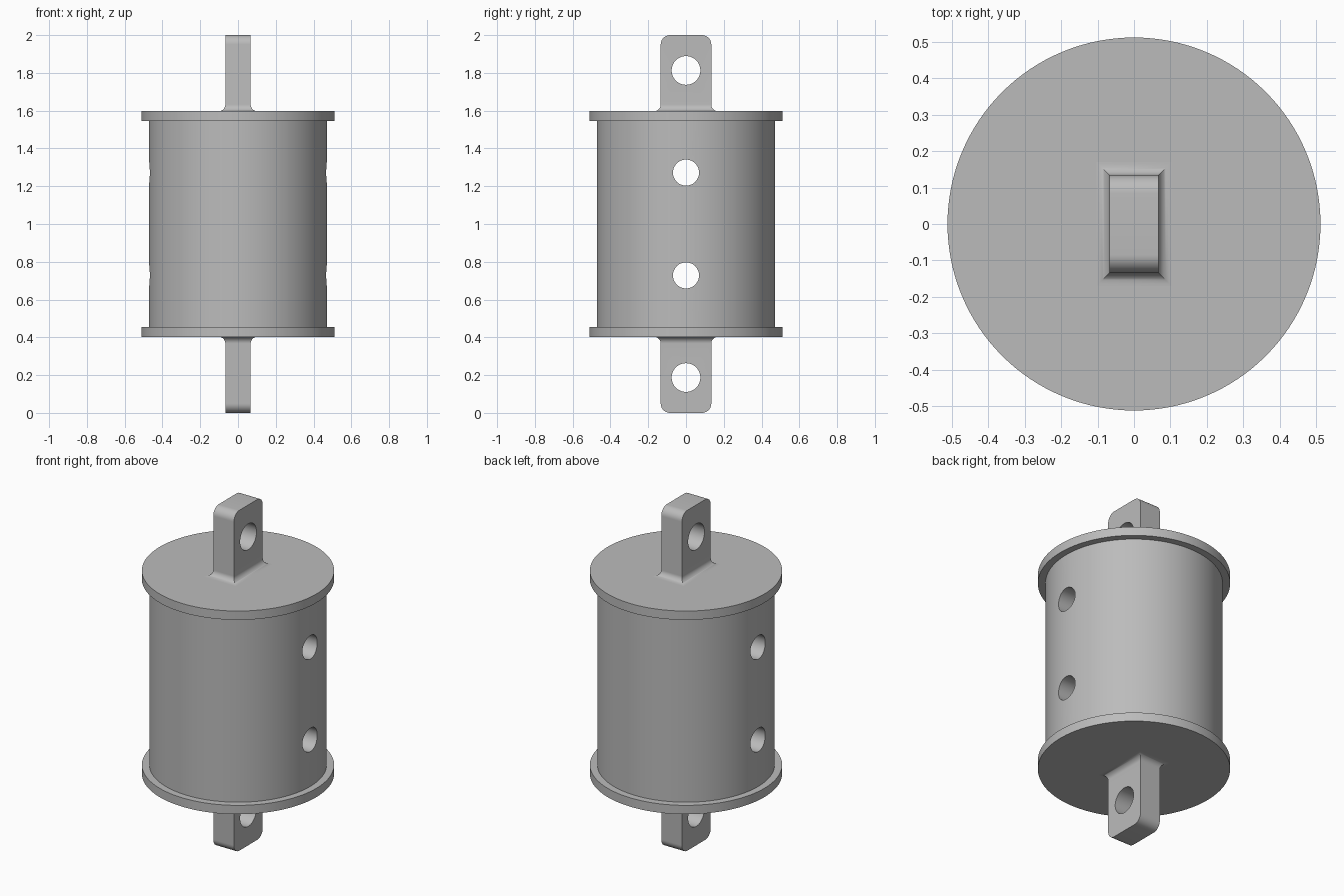
import bpy
import bmesh
from math import sin, cos, pi, radians

if "Cube" in bpy.data.objects:
    bpy.data.objects.remove(bpy.data.objects["Cube"], do_unlink=True)

grey = bpy.data.materials.new("plain grey")
grey.use_nodes = True
colour = (0.5, 0.5, 0.5, 1)
grey.diffuse_color = colour
grey.node_tree.nodes["Principled BSDF"].inputs["Base Color"].default_value = colour

MID = 1.0          # height of the mirror plane
FLANGE_TOP = 1.597
FLANGE_LOW = 1.545


def activate(obj):
    bpy.ops.object.select_all(action="DESELECT")
    obj.select_set(True)
    bpy.context.view_layer.objects.active = obj


def finish(obj):
    activate(obj)
    bpy.ops.object.shade_smooth_by_angle(angle=radians(32))


def cylinder(name, radius, low, high, segments=128):
    bpy.ops.mesh.primitive_cylinder_add(
        vertices=segments, radius=radius, depth=high - low,
        location=(0, 0, (low + high) / 2))
    obj = bpy.context.object
    obj.name = name
    obj.data.materials.append(grey)
    return obj


def drill(obj, radius, z):
    """Cut a round hole straight through along x."""
    bpy.ops.mesh.primitive_cylinder_add(
        vertices=64, radius=radius, depth=2, location=(0, 0, z),
        rotation=(0, pi / 2, 0))
    cutter = bpy.context.object
    cutter.data.materials.append(grey)
    cutter.hide_render = True
    mod = obj.modifiers.new("hole", "BOOLEAN")
    mod.operation = "DIFFERENCE"
    mod.solver = "EXACT"
    mod.object = cutter
    activate(obj)
    bpy.ops.object.modifier_apply(modifier=mod.name)
    bpy.data.objects.remove(cutter, do_unlink=True)


def lug(name, side):
    """Rectangular eye lug with a mitred fillet foot and rounded end."""
    hx, hy, foot, corner, steps = 0.067, 0.134, 0.036, 0.05, 10
    sections = [(hx + foot, hy + foot, FLANGE_TOP - 0.02)]
    for i in range(steps + 1):
        a = i / steps * pi / 2
        grow = foot * (1 - sin(a))
        sections.append((hx + grow, hy + grow, FLANGE_TOP + foot * (1 - cos(a))))
    for i in range(steps + 1):
        a = i / steps * pi / 2
        sections.append((hx, hy - corner * (1 - cos(a)), 2 - corner * (1 - sin(a))))

    bm = bmesh.new()
    rings = []
    for x, y, z in sections:
        height = MID + side * (z - MID)
        rings.append([bm.verts.new((sx * x, sy * y, height))
                      for sx, sy in ((-1, -1), (1, -1), (1, 1), (-1, 1))])
    for a, b in zip(rings, rings[1:]):
        for i in range(4):
            j = (i + 1) % 4
            bm.faces.new((a[i], a[j], b[j], b[i]))
    bm.faces.new(rings[0])
    bm.faces.new(rings[-1])
    bmesh.ops.recalc_face_normals(bm, faces=bm.faces)
    mesh = bpy.data.meshes.new(name)
    bm.to_mesh(mesh)
    bm.free()
    mesh.materials.append(grey)
    obj = bpy.data.objects.new(name, mesh)
    bpy.context.collection.objects.link(obj)
    drill(obj, 0.076, MID + side * 0.813)
    finish(obj)


# Main drum with two cross holes
body = cylinder("drum_body", 0.472, 2 * MID - FLANGE_LOW, FLANGE_LOW)
for side in (1, -1):
    drill(body, 0.069, MID + side * 0.272)
finish(body)

# End flanges and eye lugs, mirrored top and bottom
for label, side in (("top", 1), ("bottom", -1)):
    ends = sorted(MID + side * (z - MID) for z in (FLANGE_LOW, FLANGE_TOP))
    finish(cylinder(label + "_flange", 0.512, *ends))
    lug(label + "_lug", side)
